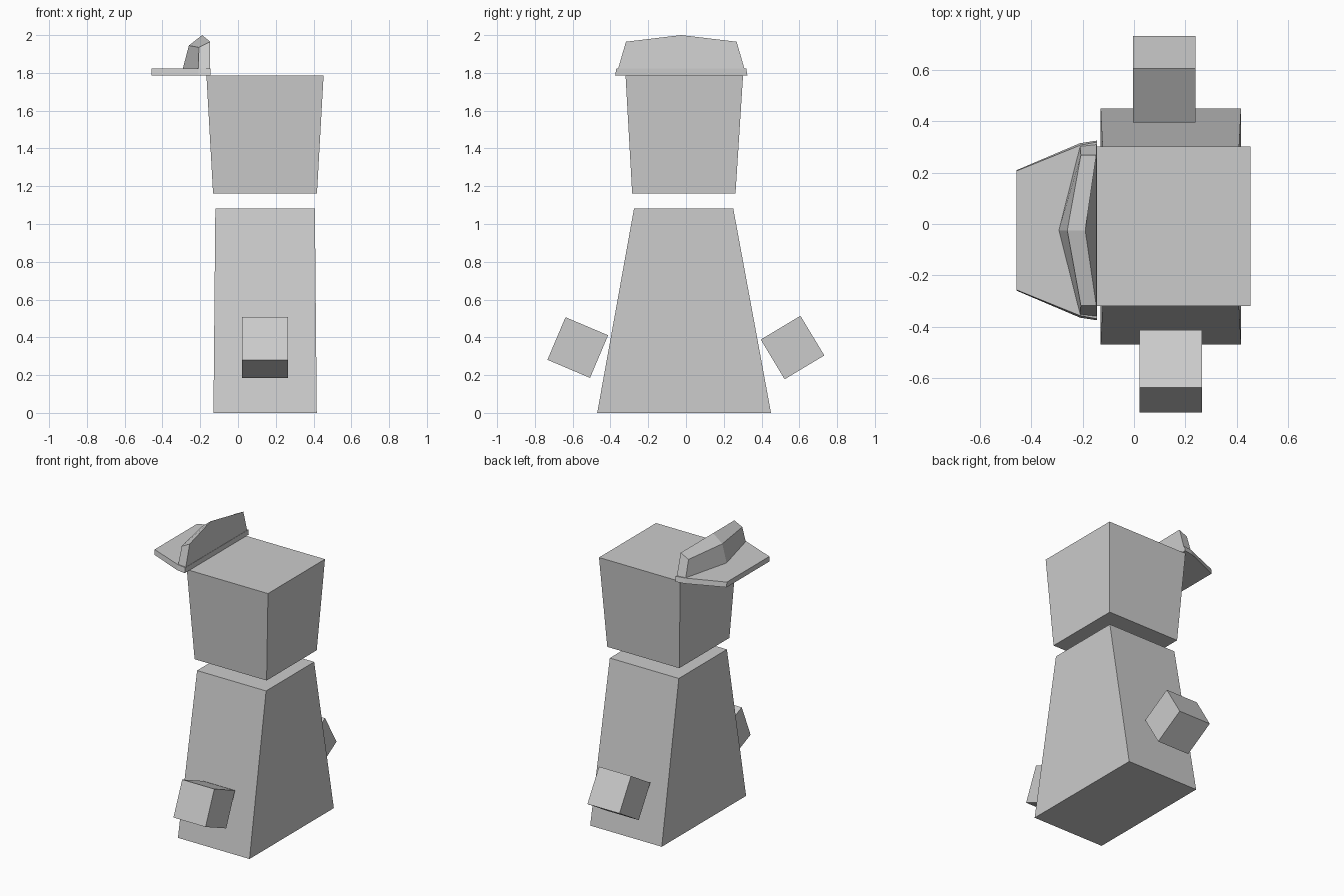
import bpy, bmesh, math
from mathutils import Matrix

if "Cube" in bpy.data.objects:
    bpy.data.objects.remove(bpy.data.objects["Cube"])


def finish(name, bm):
    bmesh.ops.recalc_face_normals(bm, faces=bm.faces)
    me = bpy.data.meshes.new(name)
    bm.to_mesh(me)
    bm.free()
    ob = bpy.data.objects.new(name, me)
    bpy.context.collection.objects.link(ob)
    return ob


def loft(name, lower, upper):
    """Closed solid between two matching outlines."""
    bm = bmesh.new()
    a = [bm.verts.new(p) for p in lower]
    b = [bm.verts.new(p) for p in upper]
    bm.faces.new(a)
    bm.faces.new(b)
    for i in range(len(a)):
        j = (i + 1) % len(a)
        bm.faces.new((a[i], a[j], b[j], b[i]))
    return finish(name, bm)


def rect(x0, x1, y0, y1, z):
    return [(x0, y0, z), (x1, y0, z), (x1, y1, z), (x0, y1, z)]


def mirrored(points, z, yc=-0.025):
    """Mirror (x, half width) points into a full outline."""
    return ([(x, yc - w, z) for x, w in points]
            + [(x, yc + w, z) for x, w in reversed(points)])


# Tapered body and head
loft("body", rect(-0.13, 0.417, -0.47, 0.45, 0),
     rect(-0.12, 0.407, -0.275, 0.25, 1.083))
loft("head", rect(-0.132, 0.418, -0.285, 0.262, 1.162),
     rect(-0.167, 0.453, -0.32, 0.302, 1.785))

# Tilted cube hands
for name, x, y, angle in (("front_hand", 0.143, -0.573, -23),
                          ("back_hand", 0.118, 0.564, 31)):
    bm = bmesh.new()
    bmesh.ops.create_cube(bm, size=0.245, matrix=Matrix.Translation((x, y, 0.346))
                          @ Matrix.Rotation(math.radians(angle), 4, 'X'))
    finish(name, bm)

# Cap brim
loft("cap_brim",
     mirrored([(-0.145, 0.35), (-0.21, 0.34), (-0.457, 0.235)], 1.787),
     mirrored([(-0.145, 0.344), (-0.21, 0.332), (-0.457, 0.232)], 1.822))

# Cap crown: three bands bent forward at the middle, with a closed back
bm = bmesh.new()
bands = []
for xe, w, ze, xm, zm in ((-0.21, 0.328, 1.82, -0.293, 1.82),
                          (-0.207, 0.293, 1.935, -0.26, 1.945),
                          (-0.147, 0.293, 1.965, -0.19, 2.0)):
    bands.append([bm.verts.new(p) for p in ((xe, -0.025 - w, ze),
                                            (xm, -0.025, zm),
                                            (xe, -0.025 + w, ze))])
base = [bm.verts.new((-0.147, -0.025 + s * 0.335, 1.82)) for s in (-1, 1)]
for lo, hi in zip(bands, bands[1:]):
    for i in (0, 1):
        bm.faces.new((lo[i], lo[i + 1], hi[i + 1], hi[i]))
for end, b in ((0, base[0]), (2, base[1])):
    bm.faces.new((b, *[band[end] for band in bands]))
bm.faces.new((base[0], *bands[2], base[1]))
bm.faces.new((base[0], *bands[0], base[1]))
finish("cap_crown", bm)
